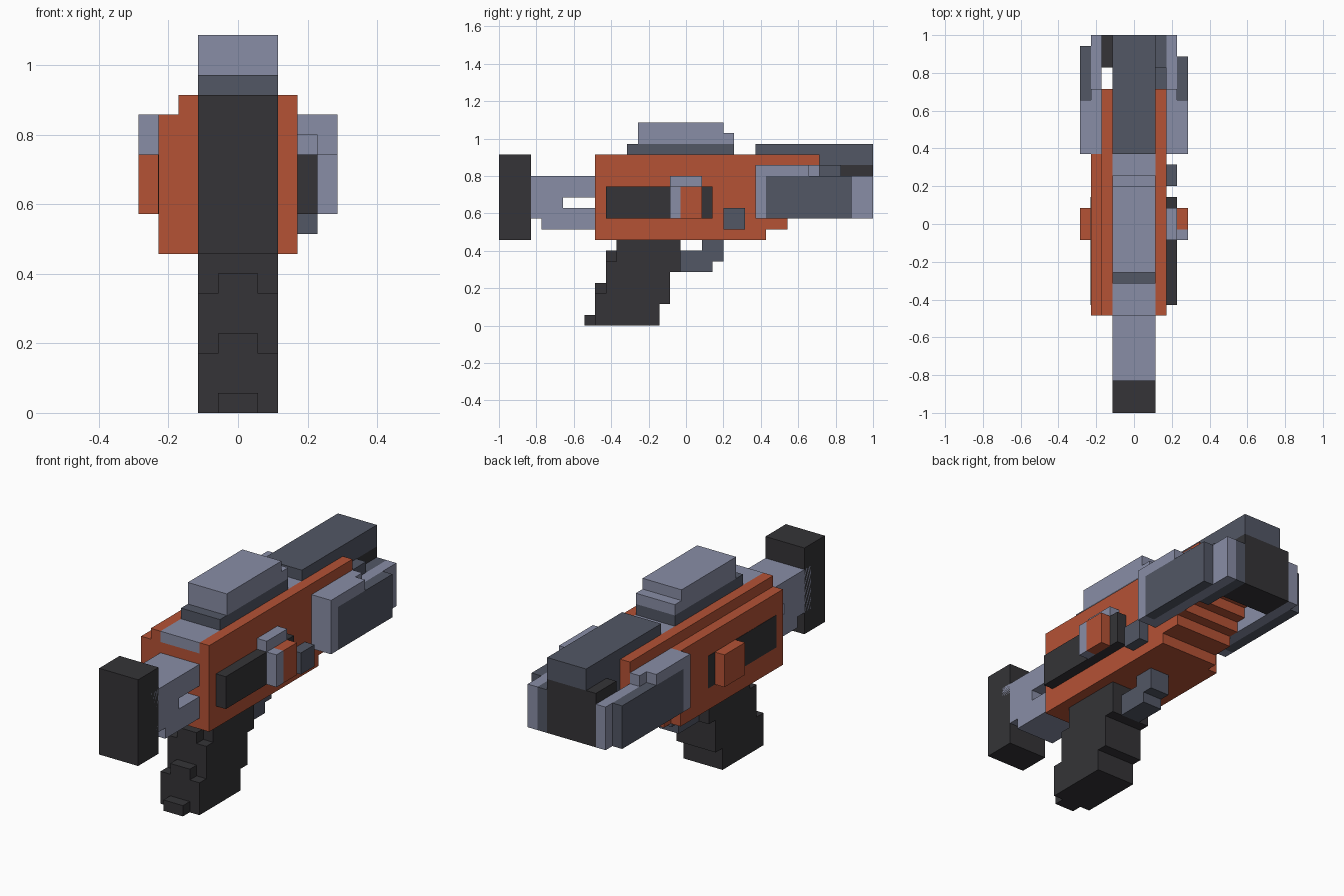
import bpy, bmesh
from mathutils import Matrix, Vector

if "Cube" in bpy.data.objects:
    bpy.data.objects.remove(bpy.data.objects["Cube"])

U = 2 / 35  # one block


def mat(name, c):
    m = bpy.data.materials.new(name)
    m.diffuse_color = (*c, 1)
    m.use_nodes = True
    m.node_tree.nodes["Principled BSDF"].inputs["Base Color"].default_value = m.diffuse_color
    return m


ORANGE = mat("orange", (0.46, 0.085, 0.036))
STEEL = mat("steel", (0.25, 0.27, 0.38))
DARK = mat("dark_steel", (0.085, 0.095, 0.13))
BLACK = mat("black", (0.035, 0.034, 0.038))


def part(name, material, *boxes):
    """Boxes in block units: x0, x1, y0, y1, z0, z1 (y counted from the stock end)."""
    bm = bmesh.new()
    for x0, x1, y0, y1, z0, z1 in boxes:
        c = Vector(((x0 + x1) / 2, (y0 + y1) / 2 - 17.5, (z0 + z1) / 2)) * U
        s = Vector((x1 - x0, y1 - y0, z1 - z0)) * U
        bmesh.ops.create_cube(bm, size=1, matrix=Matrix.Translation(c) @ Matrix.Diagonal((*s, 1)))
    me = bpy.data.meshes.new(name)
    bm.to_mesh(me)
    bm.free()
    me.materials.append(material)
    ob = bpy.data.objects.new(name, me)
    bpy.context.collection.objects.link(ob)


# Stock
part("stock_plate", BLACK, (-2, 2, 0, 3, 8, 16))
part("stock_arm", STEEL, (-2, 2, 2, 9, 12, 14), (-2, 2, 2, 6, 10, 12),
     (-2, 2, 6, 9, 9, 11), (-2, 2, 4, 6, 9, 10))

# Body with a stepped underside and side rails along the top
part("body", ORANGE, (-3, 3, 9, 25, 8, 15), (-3, 3, 25, 27, 9, 15),
     (-3, 3, 27, 28, 10, 15), (-3, 3, 28, 29, 11, 15), (-3, 3, 29, 30, 12, 15),
     (-3, -2, 9, 30, 15, 16), (2, 3, 9, 30, 15, 16))
part("left_side_plate", ORANGE, (-4, -3, 9, 24, 8, 15))
part("top_inlay", STEEL, (-2, 2, 9, 24, 15, 16))

# Scope block
part("scope_base", DARK, (-2, 2, 12, 22, 16, 17))
part("scope", STEEL, (-2, 2, 13, 21, 17, 19), (-2, 2, 21, 22, 17, 18))

# Barrel and muzzle
part("barrel_top", DARK, (-2, 2, 24, 35, 15, 17))
part("barrel_core", DARK, (-2, 2, 30, 32, 12, 15))
part("muzzle", BLACK, (-3, 2, 32, 35, 10, 15))
part("muzzle_side", DARK, (2, 3, 30, 35, 10, 14), (2, 3, 30, 32, 14, 15))

# Front side housings
for side, s, end in (("left", -1, 34), ("right", 1, 33)):
    def sx(a, b):
        return tuple(sorted((a * s, b * s)))
    part(side + "_housing", STEEL, (*sx(3, 4), 24, 35, 10, 14), (*sx(3, 4), 24, 30, 14, 15),
         (*sx(4, 5), 24, 25, 10, 15), (*sx(4, 5), 25, 29, 14, 15))
    part(side + "_housing_panel", DARK, (*sx(4, 5), 25, end, 10, 14))

# Side panels and knobs
part("right_panel", BLACK, (3, 4, 10, 20, 10, 13))
part("left_panel", BLACK, (-4.03, -3, 10, 20, 10, 13))
part("right_knob", ORANGE, (4, 5, 17, 19, 10, 13))
part("right_knob_frame", STEEL, (4, 5, 16, 17, 10, 13), (3, 4, 16, 19, 13, 14))
part("left_knob", ORANGE, (-5, -4, 16, 19, 10, 13))
part("right_button", DARK, (3, 4, 21, 23, 9, 11))

# Trigger
part("trigger", DARK, (-1, 1, 19, 21, 6, 8), (-1, 1, 17, 19, 5, 7), (-1, 1, 19, 20, 5, 6))

# Raked grip with narrow ridges down its rear edge
part("grip", BLACK, (-2, 2, 11, 17, 6, 8), (-2, 2, 10, 17, 5, 6), (-2, 2, 10, 16, 3, 5),
     (-2, 2, 9, 16, 2, 3), (-2, 2, 9, 15, 0, 2))
part("grip_ridges", BLACK, *[(-1, 1, 8 + i, 9 + i, 3 * i, 3 * i + 1) for i in range(3)])
